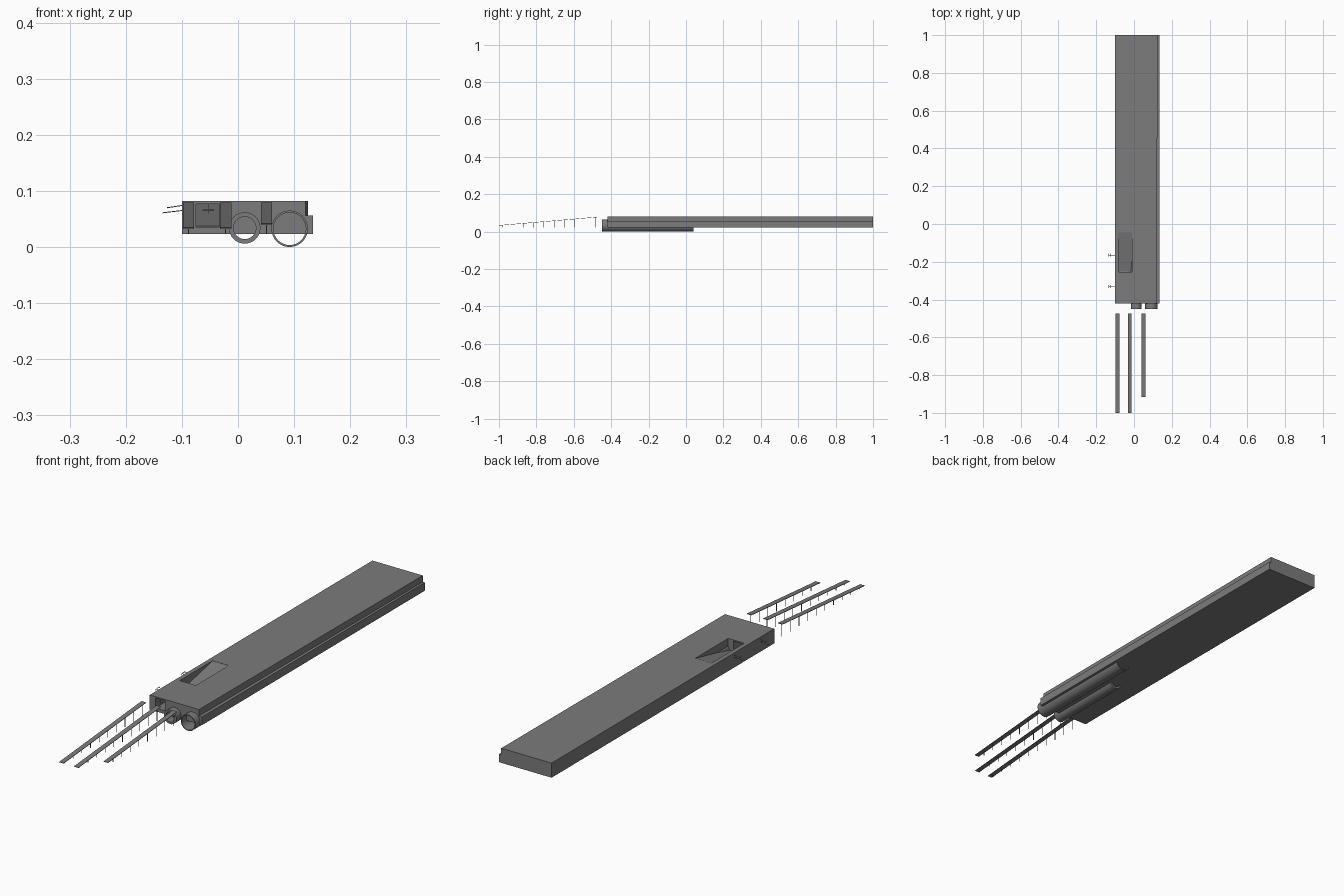
import bpy, bmesh, math
from mathutils import Vector

if "Cube" in bpy.data.objects:
    bpy.data.objects.remove(bpy.data.objects["Cube"])

grey = bpy.data.materials.new("concrete_grey")
grey.use_nodes = True
COLOUR = (0.2, 0.2, 0.2, 1)
grey.diffuse_color = COLOUR
grey.node_tree.nodes["Principled BSDF"].inputs["Base Color"].default_value = COLOUR


def finish(name, bm):
    bmesh.ops.recalc_face_normals(bm, faces=bm.faces)
    mesh = bpy.data.meshes.new(name)
    bm.to_mesh(mesh)
    bm.free()
    mesh.materials.append(grey)
    obj = bpy.data.objects.new(name, mesh)
    bpy.context.collection.objects.link(obj)
    return obj


def add_prism(bm, profile, shift):
    """Extrude a closed 3D outline along a vector."""
    face = bm.faces.new([bm.verts.new(p) for p in profile])
    made = bmesh.ops.extrude_face_region(bm, geom=[face])["geom"]
    verts = [g for g in made if isinstance(g, bmesh.types.BMVert)]
    bmesh.ops.translate(bm, verts=verts, vec=shift)


def add_box(bm, x0, x1, y0, y1, z0, z1):
    add_prism(bm, [(x0, y0, z0), (x1, y0, z0), (x1, y1, z0), (x0, y1, z0)], (0, 0, z1 - z0))


def add_rod(bm, a, b, radius):
    a, b = Vector(a), Vector(b)
    turn = (b - a).to_track_quat("Z", "Y").to_matrix().to_4x4()
    turn.translation = (a + b) / 2
    bmesh.ops.create_cone(bm, cap_ends=True, segments=6, radius1=radius,
                          radius2=radius, depth=(b - a).length, matrix=turn)


# Long deck, whose upper edge tapers slightly towards the front
FRONT, BACK, LOW, TOP = -0.42, 1.0, 0.023, 0.082
bm = bmesh.new()
add_prism(bm, [(-0.1, FRONT, LOW), (0.12, FRONT, LOW), (0.125, BACK, LOW), (-0.1, BACK, LOW)],
          (0, 0, TOP - LOW))
deck = finish("deck", bm)


# Front doorway leading to the sloped pit in the deck
def cut(target, name, bm):
    cutter = finish(name, bm)
    cutter.hide_render = True
    mod = target.modifiers.new(name, "BOOLEAN")
    mod.operation = "DIFFERENCE"
    mod.solver = "EXACT"
    mod.object = cutter
    bpy.context.view_layer.objects.active = target
    bpy.ops.object.modifier_apply(modifier=name)
    bpy.data.objects.remove(cutter)


bm = bmesh.new()
add_prism(bm, [(-0.082, -0.255, 0.036), (-0.082, -0.255, 0.1),
               (-0.082, -0.045, 0.1), (-0.082, -0.045, 0.081)], (0.072, 0, 0))
cut(deck, "pit_cutter", bm)
bm = bmesh.new()
add_box(bm, -0.075, -0.033, -0.45, -0.25, 0.036, 0.077)
cut(deck, "doorway_cutter", bm)

# Lower ledge along the side
bm = bmesh.new()
add_box(bm, 0.115, 0.134, FRONT, BACK, LOW, 0.056)
finish("side_ledge", bm)


# Open pipes slung beneath the deck
def pipe(name, x, z, outer, inner, y0, y1, sides=32):
    bm = bmesh.new()
    rings = []
    for r, y in ((outer, y0), (outer, y1), (inner, y1), (inner, y0)):
        angles = [math.tau * i / sides for i in range(sides)]
        rings.append([bm.verts.new((x + r * math.cos(a), y, z + r * math.sin(a))) for a in angles])
    for k in range(4):
        a, b = rings[k], rings[(k + 1) % 4]
        for i in range(sides):
            j = (i + 1) % sides
            bm.faces.new((a[i], a[j], b[j], b[i]))
    obj = finish(name, bm)
    bpy.ops.object.select_all(action="DESELECT")
    obj.select_set(True)
    bpy.context.view_layer.objects.active = obj
    bpy.ops.object.shade_smooth_by_angle()


pipe("large_pipe", 0.092, 0.0325, 0.0325, 0.029, -0.45, 0.04)
pipe("small_pipe", 0.012, 0.034, 0.028, 0.02, -0.45, -0.1)


# Sloping walkways on rows of thin posts
def walkway(name, x, y_end):
    def height(y):
        return 0.079 + (y + 0.475) * 0.085

    bm = bmesh.new()
    w, y0, y1 = 0.01, y_end, -0.475
    add_prism(bm, [(x - w, y0, height(y0)), (x + w, y0, height(y0)),
                   (x + w, y1, height(y1)), (x - w, y1, height(y1))], (0, 0, -0.002))
    y = y1 - 0.01
    while y > y0:
        add_rod(bm, (x, y, 0.023), (x, y, height(y)), 0.0012)
        y -= 0.055
    finish(name, bm)


walkway("outer_walkway", -0.088, -1.0)
walkway("middle_walkway", -0.022, -1.0)
walkway("short_walkway", 0.051, -0.915)

# Small side brackets and doorway fitting
bm = bmesh.new()
for y in (-0.33, -0.165):
    for z, reach in ((0.061, 0.134), (0.07, 0.126)):
        add_rod(bm, (-reach, y, z), (-0.1, y, z + 0.004), 0.0008)
        add_rod(bm, (-reach, y - 0.008, z), (-reach, y + 0.008, z), 0.001)
finish("side_brackets", bm)
bm = bmesh.new()
add_rod(bm, (-0.063, FRONT, 0.066), (-0.043, FRONT, 0.066), 0.0008)
add_rod(bm, (-0.053, FRONT, 0.06), (-0.053, FRONT, 0.077), 0.0008)
finish("doorway_fitting", bm)
